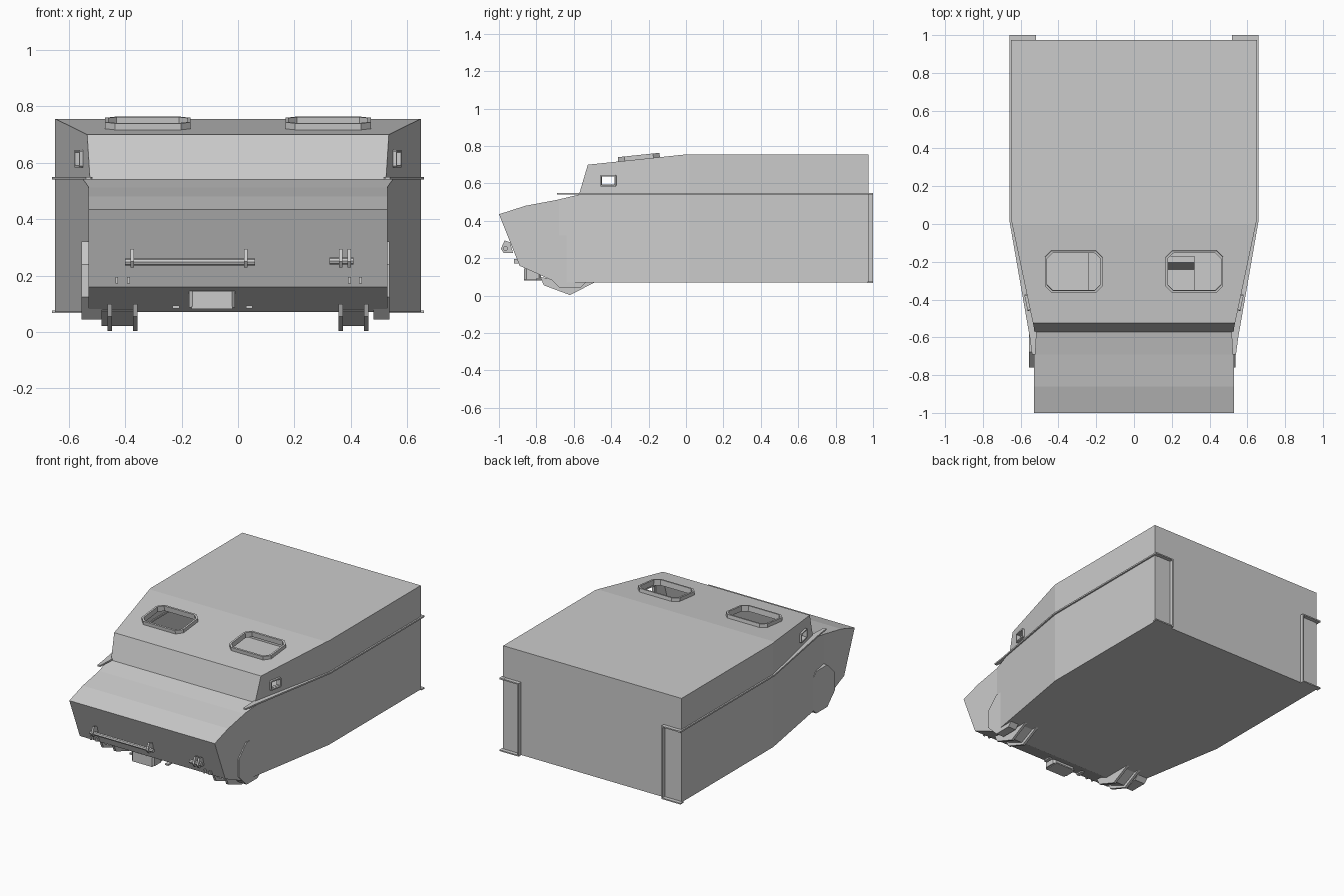
import bpy, bmesh
from math import cos, sin, pi, atan2
from mathutils import Matrix, Vector

if "Cube" in bpy.data.objects:
    bpy.data.objects.remove(bpy.data.objects["Cube"])


def finish(name, bm, matrix=None):
    if matrix:
        bm.transform(matrix)
    bmesh.ops.recalc_face_normals(bm, faces=bm.faces)
    mesh = bpy.data.meshes.new(name)
    bm.to_mesh(mesh)
    bm.free()
    ob = bpy.data.objects.new(name, mesh)
    bpy.context.collection.objects.link(ob)
    return ob


def prism(name, pts, lo, hi, axis='x', matrix=None):
    """Extrude a (y, z) outline along x, or an (x, y) outline along z."""
    bm = bmesh.new()
    place = (lambda p, t: (t, *p)) if axis == 'x' else (lambda p, t: (*p, t))
    a = [bm.verts.new(place(p, lo)) for p in pts]
    b = [bm.verts.new(place(p, hi)) for p in pts]
    bm.faces.new(a)
    bm.faces.new(b)
    for i in range(len(pts)):
        j = (i + 1) % len(pts)
        bm.faces.new((a[i], a[j], b[j], b[i]))
    return finish(name, bm, matrix)


def box(name, x, y, z):
    return prism(name, [(x[0], y[0]), (x[1], y[0]), (x[1], y[1]), (x[0], y[1])], *z, axis='z')


def boolean(ob, cutter, op, keep=False):
    mod = ob.modifiers.new("cut", 'BOOLEAN')
    mod.operation, mod.object, mod.solver = op, cutter, 'EXACT'
    mesh = bpy.data.meshes.new_from_object(
        ob.evaluated_get(bpy.context.evaluated_depsgraph_get()))
    ob.modifiers.clear()
    ob.data = mesh
    if not keep:
        bpy.data.objects.remove(cutter)


def body(name, profile, plan):
    """Side profile trimmed by a mirrored plan outline."""
    ob = prism(name, profile, -0.8, 0.8)
    outline = plan + [(-x, y) for x, y in reversed(plan)]
    boolean(ob, prism("plan_cutter", outline, -0.2, 1, 'z'), 'INTERSECT')
    return ob


def chamfered(w, h, c):
    return [(w - c, h), (w, h - c), (w, c - h), (w - c, -h),
            (c - w, -h), (-w, c - h), (-w, h - c), (c - w, h)]


def ring(name, w, h, c, t, depth, matrix):
    bm = bmesh.new()
    loops = []
    for inset, z in ((0, 0), (0, depth), (t, depth), (t, 0)):
        loops.append([bm.verts.new((x, y, z)) for x, y in
                      chamfered(w - inset, h - inset, c - inset * 0.5)])
    for k in range(4):
        a, b = loops[k], loops[(k + 1) % 4]
        for i in range(8):
            j = (i + 1) % 8
            bm.faces.new((a[i], a[j], b[j], b[i]))
    return finish(name, bm, matrix)


def rod(name, x0, x1, y, z, r):
    pts = [(y + r * cos(i * pi / 4), z + r * sin(i * pi / 4)) for i in range(8)]
    return prism(name, pts, x0, x1)


# Hull in two tapered halves
upper = body("upper_hull",
             [(-0.572, 0.54), (-0.525, 0.70), (0, 0.755), (0.975, 0.755), (0.975, 0.54)],
             [(0.65, 1.2), (0.65, 0.02), (0.535, -0.525), (0.525, -0.572), (0.525, -1.2)])
lower = body("lower_hull",
             [(-1, 0.435), (-0.86, 0.48), (-0.69, 0.512), (-0.572, 0.54), (0.975, 0.54),
              (0.975, 0.07), (-0.69, 0.07), (-0.89, 0.16)],
             [(0.65, 1.2), (0.65, 0.02), (0.53, -0.68), (0.53, -1.2)])

# Hollow interior
cavity = body("interior_cutter",
              [(-0.66, 0.085), (-0.66, 0.49), (-0.54, 0.52), (-0.50, 0.688), (0, 0.742),
               (0.962, 0.742), (0.962, 0.085)],
              [(0.637, 1.2), (0.637, 0.02), (0.515, -0.53), (0.515, -1.2)])
boolean(upper, cavity, 'DIFFERENCE', True)
boolean(lower, cavity, 'DIFFERENCE')

# Side windows cut straight through
boolean(upper, box("window_cutter", (-1, 1), (-0.45, -0.38), (0.593, 0.637)), 'DIFFERENCE')

# Roof hatches: openings and raised frames that follow the roof slope
slope = atan2(0.055, 0.525)
for s, side in ((-1, "left"), (1, "right")):
    m = Matrix.Translation((s * 0.32, -0.25, 0.722)) @ Matrix.Rotation(slope, 4, 'X')
    hole = prism("hatch_cutter", chamfered(0.142, 0.104, 0.03), -0.04, 0.1, 'z', m)
    boolean(upper, hole, 'DIFFERENCE')
    ring("hatch_frame_" + side, 0.152, 0.112, 0.035, 0.012, 0.03, m)

for s, side in ((-1, "left"), (1, "right")):
    # Window frame, local z pointing out of the tapered side wall
    out = Vector((s, -0.21, 0)).normalized()
    along = Vector((0.21 * s, 1, 0)).normalized()
    m = Matrix((along, Vector((0, 0, 1)), out)).transposed().to_4x4()
    m.translation = Vector((s * 0.558, -0.415, 0.615)) - out * 0.008
    ring("window_frame_" + side, 0.044, 0.031, 0.005, 0.008, 0.022, m)

    # Thin ledge between hull halves
    ledge = [(0.63, 1), (0.66, 1), (0.66, 0.02), (0.552, -0.6), (0.54, -0.69),
             (0.522, -0.69), (0.515, -0.56), (0.63, 0.02)]
    prism("side_ledge_" + side, [(s * x, y) for x, y in ledge], 0.54, 0.55, 'z')

    # Rear corner channel, open to the outside
    xs = sorted((s * 0.52, s * 0.66))
    box("rear_channel_top_" + side, xs, (0.97, 1), (0.541, 0.549))
    box("rear_channel_bottom_" + side, xs, (0.97, 1), (0.068, 0.076))
    box("rear_channel_inner_" + side, sorted((s * 0.52, s * 0.528)), (0.97, 1), (0.068, 0.549))

    # Eight-sided drive housing, thicker on the left
    disc = [(-0.62 + 0.15 * cos(pi / 8 + i * pi / 4), 0.182 + 0.15 * sin(pi / 8 + i * pi / 4))
            for i in range(8)]
    prism("drive_housing_" + side, disc, s * 0.48, s * (0.556 if s < 0 else 0.537))

    # Tow bracket under the nose: two cheek plates and a trough
    cheek = [(-0.78, 0.10), (-0.76, 0.055), (-0.62, 0.003), (-0.49, 0.07), (-0.70, 0.085)]
    for x in (0.365, 0.455):
        prism("tow_cheek_" + side, cheek, s * (x - 0.008), s * (x + 0.008))
    prism("tow_trough_" + side, [(-0.75, 0.075), (-0.63, 0.022), (-0.53, 0.07), (-0.69, 0.08)],
          s * 0.362, s * (0.485 if s < 0 else 0.46))

# Front bar, short bar and their brackets
rod("front_bar", -0.40, 0.06, -0.965, 0.248, 0.012)
rod("short_front_bar", 0.325, 0.41, -0.965, 0.252, 0.013)
lug = [(-0.925, 0.228), (-0.975, 0.228), (-0.99, 0.25), (-0.97, 0.295), (-0.94, 0.285)]
for x in (-0.375, 0.028, 0.365, 0.395):
    prism("bar_bracket", lug, x - 0.006, x + 0.006)

# Small cleats on the nose plate
for x in (-0.43, -0.388, 0.395, 0.435):
    box("cleat", (x - 0.005, x + 0.005), (-0.92, -0.88), (0.172, 0.195))

# Central box under the nose, its base plate and side tabs
prism("tow_box", [(-0.17 + 0.093 + u, -0.82 + v) for u, v in chamfered(0.082, 0.046, 0.012)]
      and [(-0.092 + u, -0.82 + v) for u, v in chamfered(0.082, 0.046, 0.012)], 0.086, 0.146, 'z')
box("tow_box_plate", (-0.165, -0.02), (-0.866, -0.765), (0.082, 0.09))
for x in (-0.22, 0.04):
    box("nose_tab", (x - 0.012, x + 0.012), (-0.80, -0.75), (0.083, 0.093))

# Interior seat seen through the right hatch, console near the left one
box("seat_cushion", (0.08, 0.32), (-0.36, -0.21), (0.34, 0.40))
prism("seat_back", [(-0.24, 0.40), (-0.205, 0.60), (-0.17, 0.60), (-0.20, 0.38)], 0.08, 0.32)
box("console", (-0.24, -0.10), (-0.48, -0.10), (0.085, 0.42))
